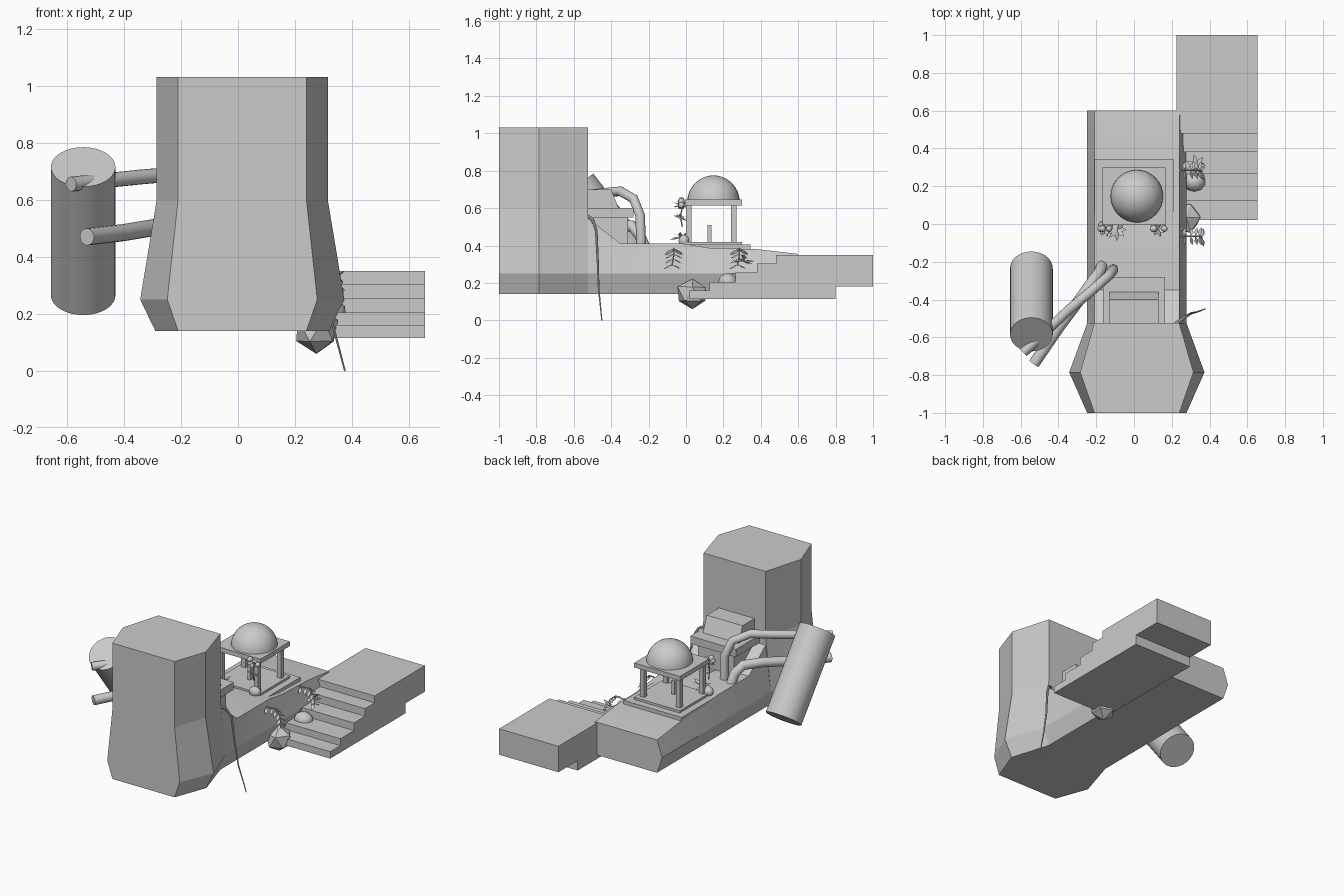
import bpy, bmesh, math, random
from mathutils import Vector

random.seed(4)
if "Cube" in bpy.data.objects:
    bpy.data.objects.remove(bpy.data.objects["Cube"])

stone = bpy.data.materials.new("plain grey")
stone.use_nodes = True
GREY = (0.6, 0.6, 0.6, 1)
stone.diffuse_color = GREY
stone.node_tree.nodes["Principled BSDF"].inputs["Base Color"].default_value = GREY
CX = 0.015  # centre line of tower and hull


def finish(name, bm, angle=None):
    """Turn a bmesh into a named object, smooth below an angle if given."""
    bmesh.ops.recalc_face_normals(bm, faces=bm.faces)
    mesh = bpy.data.meshes.new(name)
    bm.to_mesh(mesh)
    bm.free()
    mesh.materials.append(stone)
    ob = bpy.data.objects.new(name, mesh)
    bpy.context.collection.objects.link(ob)
    if angle:
        bpy.ops.object.select_all(action='DESELECT')
        ob.select_set(True)
        bpy.context.view_layer.objects.active = ob
        bpy.ops.object.shade_smooth_by_angle(angle=math.radians(angle))
    return ob


def loft(name, rings, angle=None):
    """Skin a row of equal-length rings and cap both ends."""
    bm = bmesh.new()
    rows = [[bm.verts.new(p) for p in ring] for ring in rings]
    n = len(rows[0])
    for a, b in zip(rows, rows[1:]):
        for i in range(n):
            bm.faces.new((a[i], a[(i + 1) % n], b[(i + 1) % n], b[i]))
    bm.faces.new(rows[0])
    bm.faces.new(rows[-1])
    return finish(name, bm, angle)


def box(name, x0, x1, y0, y1, z0, z1, slant=0):
    """Box whose back edge can lean in towards the top."""
    def ring(z, y):
        return [(x0, y0, z), (x1, y0, z), (x1, y, z), (x0, y, z)]
    return loft(name, [ring(z0, y1), ring(z1, y1 - slant)])


def tube(name, path, radius, sides=16, end_radius=None):
    """Round tube following a path of points."""
    pts = [Vector(p) for p in path]
    rings = []
    for i, p in enumerate(pts):
        d = (pts[min(i + 1, len(pts) - 1)] - pts[max(i - 1, 0)]).normalized()
        u = d.cross(Vector((0.8, -0.6, 0.05))).normalized()
        v = d.cross(u)
        t = i / (len(pts) - 1)
        r = radius + ((end_radius or radius) - radius) * t
        angles = [math.tau * k / sides for k in range(sides)]
        rings.append([p + r * (u * math.cos(a) + v * math.sin(a)) for a in angles])
    return loft(name, rings, 40)


def blob(name, centre, size, detail=3, rough=0.0, angle=60):
    """Scaled ball, optionally roughened into a rock."""
    bm = bmesh.new()
    bmesh.ops.create_icosphere(bm, subdivisions=detail, radius=1)
    for v in bm.verts:
        k = 1 + random.uniform(-rough, rough)
        v.co = Vector(centre) + Vector([c * s * k for c, s in zip(v.co, size)])
    return finish(name, bm, angle)


def leaf(bm, root, direction, length, width):
    """Flat pointed leaf with a slight fold."""
    d = Vector(direction).normalized()
    side = d.cross(Vector((0.3, 0.2, 1))).normalized() * width
    mid = Vector(root) + d * length * 0.5
    tip = Vector(root) + d * length
    a, b, c, e = [bm.verts.new(p) for p in (root, mid + side, tip, mid - side)]
    bm.faces.new((a, b, c))
    bm.faces.new((a, c, e))


def frond(name, path):
    """Hanging sprig with paired leaves along its stem."""
    tube(name + "_stem", path, 0.004, 6)
    bm = bmesh.new()
    pts = [Vector(p) for p in path]
    for a, b in zip(pts, pts[1:]):
        for t in (0.35, 0.85):
            for s in (-1, 1):
                leaf(bm, a.lerp(b, t), (0.25, s, -0.55), 0.055, 0.011)
    finish(name + "_leaves", bm)


def leaf_cluster(name, centre, reach, count):
    """Spray of leaves around a point."""
    bm = bmesh.new()
    for i in range(count):
        a = math.tau * i / count
        leaf(bm, Vector(centre), (math.cos(a), math.sin(a), random.uniform(-0.6, 0.7)), reach, reach * 0.22)
    finish(name, bm)


# Six-sided tower, flared towards the foot
def tower_ring(z, mid, end):
    half = [(end, -1.0), (mid, -0.785), (end, -0.525)]
    return ([(CX + x, y, z) for x, y in half] +
            [(CX - x, y, z) for x, y in reversed(half)])


loft("tower", [tower_ring(z, m, e) for z, m, e in
               ((0.14, 0.305, 0.225), (0.25, 0.358, 0.263), (0.6, 0.3, 0.225), (1.03, 0.3, 0.225))])


# Long hull with bulging sides and a top that falls to the back
def hull_ring(y, top):
    half = [(0.225, 0.14), (0.263, 0.25), (0.225, top)]
    return ([(CX + x, y, z) for x, z in half] +
            [(CX - x, y, z) for x, z in reversed(half)])


loft("hull", [hull_ring(y, top) for y, top in
              ((-0.53, 0.55), (-0.35, 0.41), (-0.02, 0.41), (0.12, 0.388), (0.38, 0.38), (0.6, 0.355))], 25)

# Console behind the tower
box("console_foot", -0.13, 0.13, -0.53, -0.31, 0.4, 0.55)
box("console_slab", -0.165, 0.165, -0.53, -0.28, 0.55, 0.6)
box("console_top", -0.13, 0.13, -0.53, -0.36, 0.6, 0.7, slant=0.04)

# Pavilion: floor, columns, roof, dome
box("pavilion_floor", -0.21, 0.21, -0.03, 0.345, 0.37, 0.405)
box("pavilion_step", -0.166, 0.166, -0.005, 0.3, 0.405, 0.42)
for side, x in (("right", -0.13), ("left", 0.13)):
    for end, y in (("front", 0.015), ("back", 0.255)):
        box(f"{end}_{side}_column", x - 0.015, x + 0.015, y - 0.015, y + 0.015, 0.41, 0.62)
box("pavilion_roof", -0.166, 0.166, -0.005, 0.3, 0.615, 0.645)
box("pavilion_post", -0.01, 0.01, 0.115, 0.135, 0.42, 0.51)
bm = bmesh.new()
bmesh.ops.create_uvsphere(bm, u_segments=32, v_segments=16, radius=0.14)
bmesh.ops.bisect_plane(bm, geom=bm.verts[:] + bm.edges[:] + bm.faces[:],
                       plane_co=(0, 0, 0), plane_no=(0, 0, -1), clear_outer=True)
bmesh.ops.holes_fill(bm, edges=bm.edges)
bmesh.ops.translate(bm, vec=(CX, 0.147, 0.635), verts=bm.verts)
finish("dome", bm, 40)

# Staircase with a landing, drawn as a side profile
profile = [(0.02, 0.115)]
for y0, y1, z in ((0.02, 0.125, 0.16), (0.125, 0.265, 0.205), (0.265, 0.38, 0.255),
                  (0.38, 0.48, 0.305), (0.48, 1.0, 0.35)):
    profile += [(y0, z), (y1, z)]
profile += [(1.0, 0.18), (0.8, 0.18), (0.8, 0.115)]
loft("staircase", [[(x, y, z) for y, z in profile] for x in (0.225, 0.655)])

# Leaning tank and its two pipes
tube("tank", [(-0.543, -0.585, 0.715), (-0.543, -0.235, 0.265)], 0.113, 40)
tube("upper_pipe", [(-0.11, -0.24, 0.39), (-0.11, -0.245, 0.56), (-0.14, -0.28, 0.65),
                    (-0.22, -0.35, 0.69), (-0.34, -0.45, 0.68), (-0.585, -0.68, 0.655)], 0.026)
tube("lower_pipe", [(-0.17, -0.22, 0.39), (-0.18, -0.25, 0.46), (-0.21, -0.29, 0.505),
                    (-0.28, -0.39, 0.505), (-0.4, -0.55, 0.485), (-0.53, -0.74, 0.47)], 0.03)

# Hanging vine beside the tower
tube("vine", [(0.22, -0.53, 0.56), (0.26, -0.5, 0.54), (0.29, -0.48, 0.48), (0.305, -0.472, 0.32),
              (0.33, -0.467, 0.17), (0.375, -0.45, 0.0)], 0.01, 8, 0.003)

# Rocks by the stairs
blob("lower_rock", (0.275, 0.035, 0.14), (0.085, 0.088, 0.085), 1, 0.1, 25)
blob("stair_rock", (0.32, 0.225, 0.205), (0.06, 0.052, 0.048), 2, 0.04)

# Plants
for name, y in (("front_frond", -0.065), ("back_frond", 0.285)):
    frond(name, [(0.235, y, 0.375), (0.31, y, 0.385), (0.35, y, 0.35), (0.36, y - 0.01, 0.29)])
leaf_cluster("stair_plant", (0.33, 0.31, 0.32), 0.06, 7)
for side, x in (("right", -0.15), ("left", 0.13)):
    leaf_cluster(side + "_roof_leaves", (x, -0.025, 0.615), 0.045, 9)
    for i in range(5):
        spot = (x + random.uniform(-0.035, 0.035), -0.025, 0.625 + random.uniform(-0.02, 0.02))
        blob(f"{side}_roof_bud_{i}", spot, (0.017,) * 3, 2)
    tube(side + "_column_vine", [(x, -0.015, 0.62), (x, -0.03, 0.56), (x, -0.02, 0.5)], 0.004, 6)
    leaf_cluster(side + "_column_leaves", (x, -0.03, 0.55), 0.04, 5)
    blob(side + "_foot_bush", (x, -0.01, 0.425), (0.04, 0.03, 0.035), 2, 0.05)
leaf_cluster("foot_leaves", (-0.09, -0.03, 0.44), 0.06, 8)
